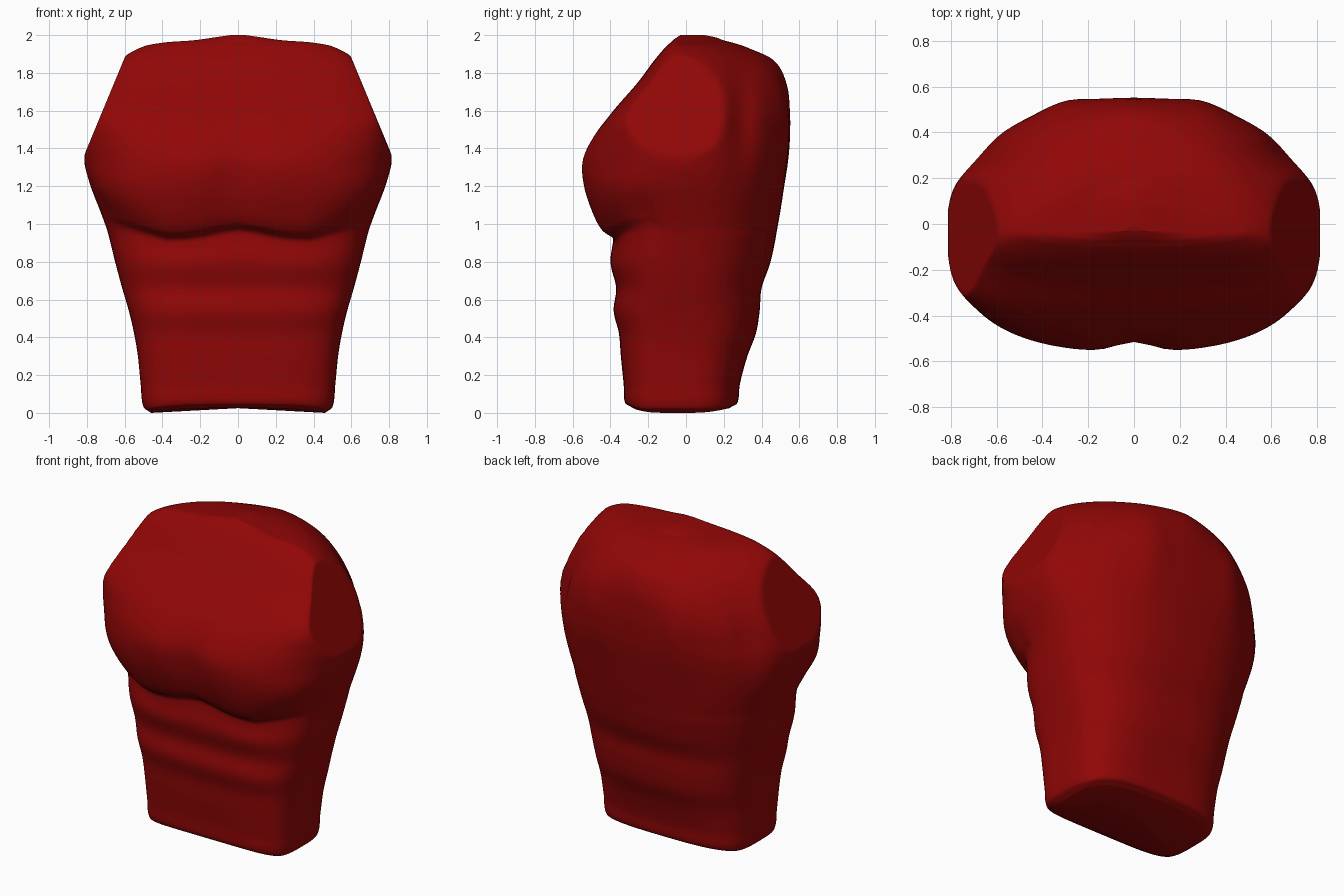
import bpy, bmesh
from math import sin, cos, pi, exp, copysign

old = bpy.data.objects.get("Cube")
if old:
    bpy.data.objects.remove(old)

SEGMENTS, STEPS = 128, 7
CENTRE_Y = -0.03
ARCH = .025

# Body sections: height, half width, front y, back y, front and back squareness
SECTIONS = [
    (0.0, .46, -.28, .23, 4.2, 3.2),
    (.03, .5, -.32, .27, 4.2, 3.2),
    (.15, .515, -.33, .285, 4.1, 3.1),
    (.3, .53, -.345, .325, 3.9, 2.9),
    (.42, .55, -.355, .37, 3.7, 2.8),
    (.54, .578, -.383, .39, 3.5, 2.7),
    (.66, .613, -.37, .4, 3.3, 2.6),
    (.79, .648, -.4, .445, 3.1, 2.5),
    (.9, .675, -.388, .47, 2.9, 2.5),
    (.94, .685, -.395, .477, 2.9, 2.5),
    (.98, .697, -.45, .484, 3, 2.45),
    (1.07, .73, -.5, .5, 3.1, 2.4),
    (1.2, .78, -.545, .52, 2.8, 2.3),
    (1.33, .815, -.555, .54, 2.5, 2.2),
    (1.45, .825, -.5, .55, 2.8, 2.1),
    (1.6, .8, -.385, .55, 3.8, 2),
    (1.75, .72, -.255, .53, 3.4, 1.8),
    (1.87, .62, -.165, .46, 3, 1.6),
    (1.94, .5, -.105, .31, 2.4, 1.7),
    (1.962, .38, -.08, .24, 2.3, 1.8),
    (1.972, .24, -.07, .2, 2.2, 2),
    (1.987, .13, -.05, .16, 2, 2),
    (2.0, .04, -.03, .1, 2, 2),
]


def bell(value, centre, width):
    return exp(-((value - centre) / width) ** 2)


def slope(i, column):
    """Rate of change of one section value with height."""
    a, b = SECTIONS[max(i - 1, 0)], SECTIONS[min(i + 1, len(SECTIONS) - 1)]
    return (b[column] - a[column]) / (b[0] - a[0])


def smooth_sections():
    for i, (low, high) in enumerate(zip(SECTIONS, SECTIONS[1:])):
        rise = high[0] - low[0]
        for step in range(STEPS):
            t = step / STEPS
            ease = t * t * (3 - 2 * t)
            yield [low[c] + (high[c] - low[c]) * ease
                   + rise * t * (1 - t) * ((1 - t) * slope(i, c) - t * slope(i + 1, c))
                   for c in range(len(low))]
    yield SECTIONS[-1]


def body_point(section, angle):
    z, width, front, back, front_n, back_n = section
    c, s = cos(angle), sin(angle)
    n = front_n if s < 0 else back_n
    reach = CENTRE_Y - front if s < 0 else back - CENTRE_Y
    x = copysign(abs(c) ** (2 / n), c) * width
    y = CENTRE_Y + copysign(abs(s) ** (2 / n), s) * reach
    # hollow behind each shoulder
    x *= 1 - .08 * bell(y, .3, .08) * bell(z, 1.58, .25)
    # flat sloping cut where each arm would join
    limit = .812 - max(0, z - 1.37) * .415
    x = copysign(min(abs(x), limit), x)
    if s < 0:
        frontness = min(1, -s * 4)
        # groove between the chest muscles
        y += .045 * bell(x, 0, .11) * bell(z, 1.25, .22) * frontness
        # scalloped lower edge of the chest
        scallop = .03 * bell(x, 0, .15) - .02 * bell(abs(x), .35, .2) + .22 * max(0, abs(x) - .38)
        z += scallop * bell(z, .97, .16) * frontness
    else:
        # shoulder blades
        y += .025 * bell(abs(x), .31, .12) * bell(z, 1.55, .3) * s
    # arched hem
    z += ARCH * (1 - min(1, abs(x) / .46) ** 4) * bell(z, 0, .06)
    return x, y, z


# Torso shell lofted through the sections
bm = bmesh.new()
rings = [[bm.verts.new(body_point(section, 2 * pi * k / SEGMENTS)) for k in range(SEGMENTS)]
         for section in smooth_sections()]
for low, high in zip(rings, rings[1:]):
    for k in range(SEGMENTS):
        j = (k + 1) % SEGMENTS
        bm.faces.new((low[k], low[j], high[j], high[k]))

# Waist and neck caps
for ring, height in ((rings[0], ARCH), (rings[-1], 2)):
    middle = bm.verts.new((0, 0, height))
    for k in range(SEGMENTS):
        bm.faces.new((ring[k], ring[(k + 1) % SEGMENTS], middle))
bmesh.ops.recalc_face_normals(bm, faces=bm.faces)

mesh = bpy.data.meshes.new("torso")
bm.to_mesh(mesh)
bm.free()
torso = bpy.data.objects.new("torso", mesh)
bpy.context.collection.objects.link(torso)

# Dark red material
red = bpy.data.materials.new("dark_red")
red.use_nodes = True
red.diffuse_color = (.285, .002, .002, 1)
red.node_tree.nodes["Principled BSDF"].inputs["Base Color"].default_value = red.diffuse_color
mesh.materials.append(red)

bpy.ops.object.select_all(action='DESELECT')
torso.select_set(True)
bpy.context.view_layer.objects.active = torso
bpy.ops.object.shade_smooth_by_angle(angle=pi / 4)
